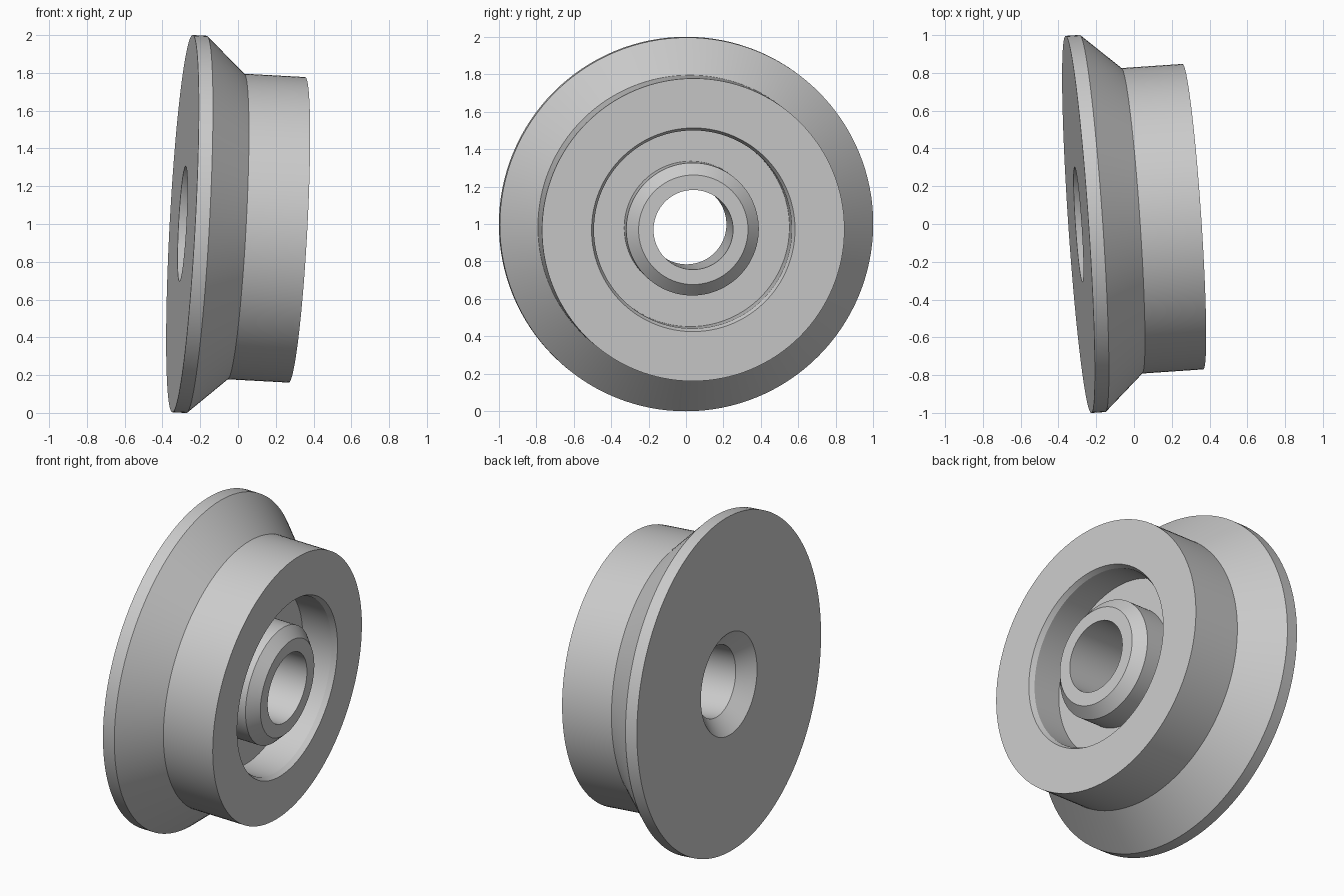
import bpy
import bmesh
import math
from mathutils import Matrix, Vector

if "Cube" in bpy.data.objects:
    bpy.data.objects.remove(bpy.data.objects["Cube"], do_unlink=True)

SEGMENTS = 128


def make_material(name, color):
    mat = bpy.data.materials.new(name)
    mat.use_nodes = True
    mat.diffuse_color = color
    mat.node_tree.nodes["Principled BSDF"].inputs["Base Color"].default_value = color
    return mat


def lathe(name, profile, mat):
    """Revolve a closed (axial, radius) profile around the local x axis."""
    bm = bmesh.new()
    rings = []
    for i in range(SEGMENTS):
        a = 2 * math.pi * i / SEGMENTS
        rings.append([bm.verts.new((x, r * math.cos(a), r * math.sin(a)))
                      for x, r in profile])
    n = len(profile)
    for i, ring in enumerate(rings):
        following = rings[(i + 1) % SEGMENTS]
        for j in range(n):
            k = (j + 1) % n
            bm.faces.new((ring[j], ring[k], following[k], following[j]))
    bmesh.ops.recalc_face_normals(bm, faces=bm.faces[:])
    mesh = bpy.data.meshes.new(name)
    bm.to_mesh(mesh)
    bm.free()
    mesh.materials.append(mat)
    obj = bpy.data.objects.new(name, mesh)
    bpy.context.collection.objects.link(obj)
    return obj


grey = make_material("plain grey", (0.6, 0.6, 0.6, 1.0))

# Flanged wheel cross-section
back, front = -0.295, 0.313
floor = front - 0.22
profile = [
    (back, 0.305), (back, 1.0),                    # flat back face
    (back + 0.075, 1.0),                           # flange rim
    (-0.012, 0.81), (front, 0.81),                 # flange slope and tread
    (front, 0.545), (front - 0.03, 0.53),          # chamfered recess lip
    (floor, 0.53), (floor, 0.355),                 # recess wall and floor
    (front - 0.06, 0.355), (front, 0.293),         # hub with chamfer
    (front, 0.213), (back + 0.085, 0.213),         # bore and countersink
]
wheel = lathe("flanged_wheel", profile, grey)

# Slightly tilted axle direction
axis = Vector((1.0, 0.068, -0.054))
turn = Vector((1, 0, 0)).rotation_difference(axis).to_matrix().to_4x4()
wheel.matrix_world = Matrix.Translation((0, 0.0177, 0.986)) @ turn

# Smooth round surfaces with crisp edges
bpy.ops.object.select_all(action="DESELECT")
wheel.select_set(True)
bpy.context.view_layer.objects.active = wheel
bpy.ops.object.shade_smooth_by_angle(angle=math.radians(20))
